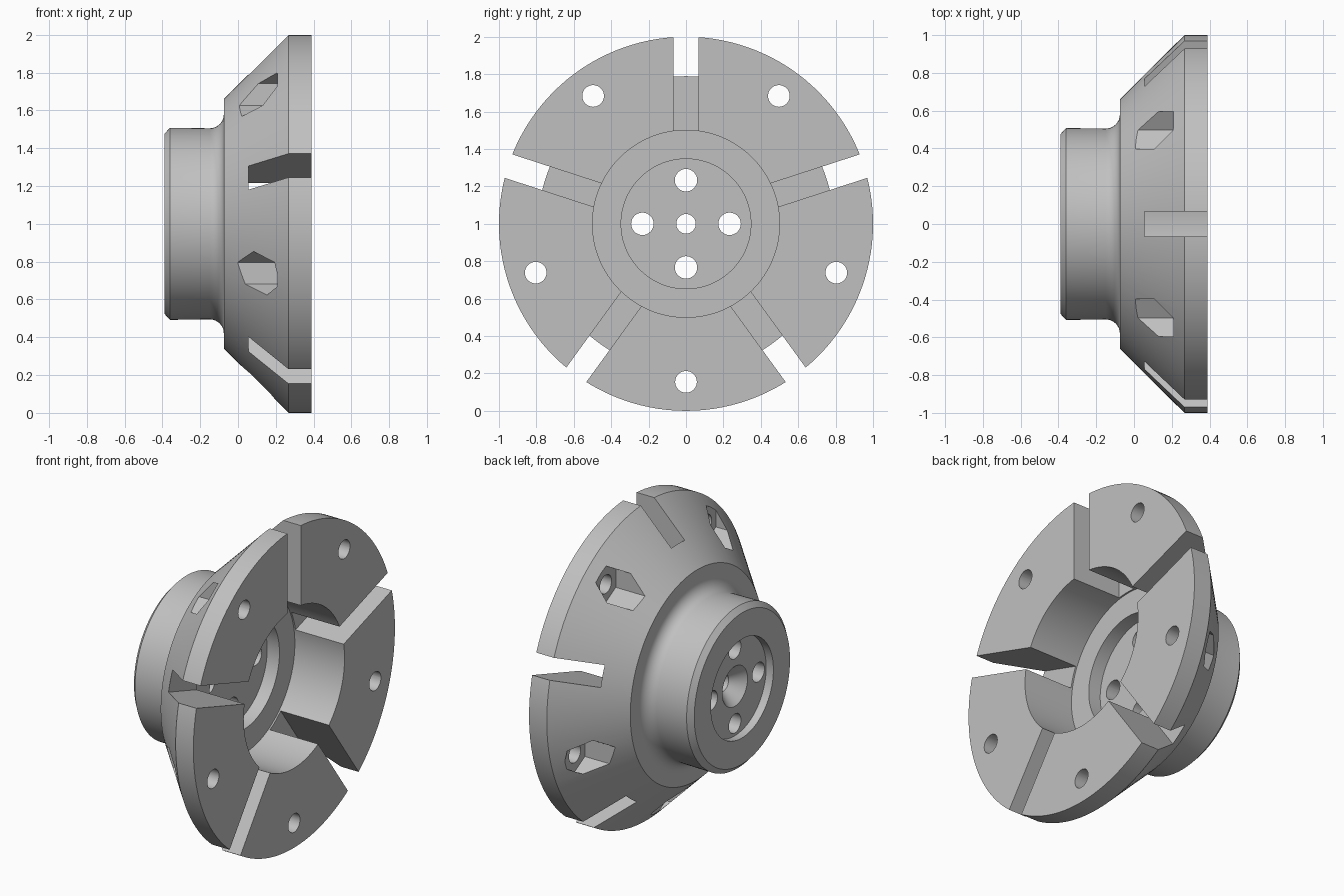
import bpy, bmesh
from math import sin, cos, pi, radians
from mathutils import Matrix, Vector

old = bpy.data.objects.get("Cube")
if old:
    bpy.data.objects.remove(old, do_unlink=True)

CENTRE = Matrix.Translation((0, 0, 1))

grey = bpy.data.materials.new("plain grey")
grey.use_nodes = True
grey.diffuse_color = (0.53, 0.53, 0.53, 1)
grey.node_tree.nodes["Principled BSDF"].inputs["Base Color"].default_value = grey.diffuse_color


def to_object(bm, name):
    bmesh.ops.recalc_face_normals(bm, faces=bm.faces)
    bm.transform(CENTRE)
    mesh = bpy.data.meshes.new(name)
    bm.to_mesh(mesh)
    bm.free()
    mesh.materials.append(grey)
    obj = bpy.data.objects.new(name, mesh)
    bpy.context.collection.objects.link(obj)
    return obj


def lathe(name, profile, steps=128):
    """Turn a closed (x, radius) outline around the x axis."""
    bm = bmesh.new()
    verts = [bm.verts.new((x, 0, r)) for x, r in profile]
    edges = [bm.edges.new((a, b)) for a, b in zip(verts, verts[1:] + verts[:1])]
    bmesh.ops.spin(bm, geom=verts + edges, cent=(0, 0, 0), axis=(1, 0, 0),
                   angle=2 * pi, steps=steps, use_merge=True)
    bmesh.ops.remove_doubles(bm, verts=bm.verts, dist=1e-5)
    return to_object(bm, name)


def add_prism(bm, x0, x1, y, z, radius, sides, turn=0.0):
    """Prism along x; with turn 0 a corner points up."""
    def ring(x):
        return [bm.verts.new((x, y + radius * sin(turn + 2 * pi * i / sides),
                              z + radius * cos(turn + 2 * pi * i / sides)))
                for i in range(sides)]
    a, b = ring(x0), ring(x1)
    bm.faces.new(a)
    bm.faces.new(b[::-1])
    for i in range(sides):
        j = (i + 1) % sides
        bm.faces.new((a[i], b[i], b[j], a[j]))


def add_box(bm, x0, x1, width, z0, z1, angle):
    """Radial box standing on the axis, turned about x."""
    place = (Matrix.Rotation(angle, 4, 'X')
             @ Matrix.Translation(((x0 + x1) / 2, 0, (z0 + z1) / 2))
             @ Matrix.Diagonal((x1 - x0, width, z1 - z0, 1)))
    bmesh.ops.create_cube(bm, size=1, matrix=place)


# Turned body: hub, fillet, cone, rim, stepped bore and countersunk centre hole
fillet = [(-0.15 + 0.075 * sin(t), 0.58 - 0.075 * cos(t))
          for t in (radians(90 * i / 8) for i in range(9))]
profile = ([(-0.39, 0.475), (-0.36, 0.508)] + fillet +
           [(-0.075, 0.66), (0.267, 1.0), (0.39, 1.0), (0.39, 0.5), (0.045, 0.5),
            (0.045, 0.347), (-0.04, 0.347), (-0.04, 0.052), (-0.26, 0.052),
            (-0.34, 0.125), (-0.34, 0.31), (-0.39, 0.31)])
body = lathe("flanged_hub", profile)

# Five radial slots, five bolt holes and four hub holes
slots_and_holes = bmesh.new()
pockets = bmesh.new()
for i in range(5):
    turn = 2 * pi * i / 5
    add_box(slots_and_holes, 0.055, 0.6, 0.132, 0.4, 1.2, turn)
    y, z = 0.845 * sin(turn + pi), 0.845 * cos(turn + pi)
    add_prism(slots_and_holes, -0.2, 0.6, y, z, 0.058, 32)
    # Hexagonal nut pocket behind each bolt hole
    add_prism(pockets, -0.2, 0.21, y, z, 0.115, 6)
for i in range(4):
    add_prism(slots_and_holes, -0.6, 0.2, 0.233 * sin(i * pi / 2),
              0.233 * cos(i * pi / 2), 0.06, 32)

bpy.context.view_layer.objects.active = body
for bm, name in ((pockets, "pocket_cutter"), (slots_and_holes, "slot_cutter")):
    cutter = to_object(bm, name)
    cutter.hide_render = True
    mod = body.modifiers.new(name, 'BOOLEAN')
    mod.operation = 'DIFFERENCE'
    mod.solver = 'EXACT'
    mod.object = cutter
    bpy.ops.object.modifier_apply(modifier=mod.name)
    bpy.data.objects.remove(cutter, do_unlink=True)

bpy.ops.object.select_all(action='DESELECT')
body.select_set(True)
bpy.ops.object.shade_smooth_by_angle(angle=radians(25))
